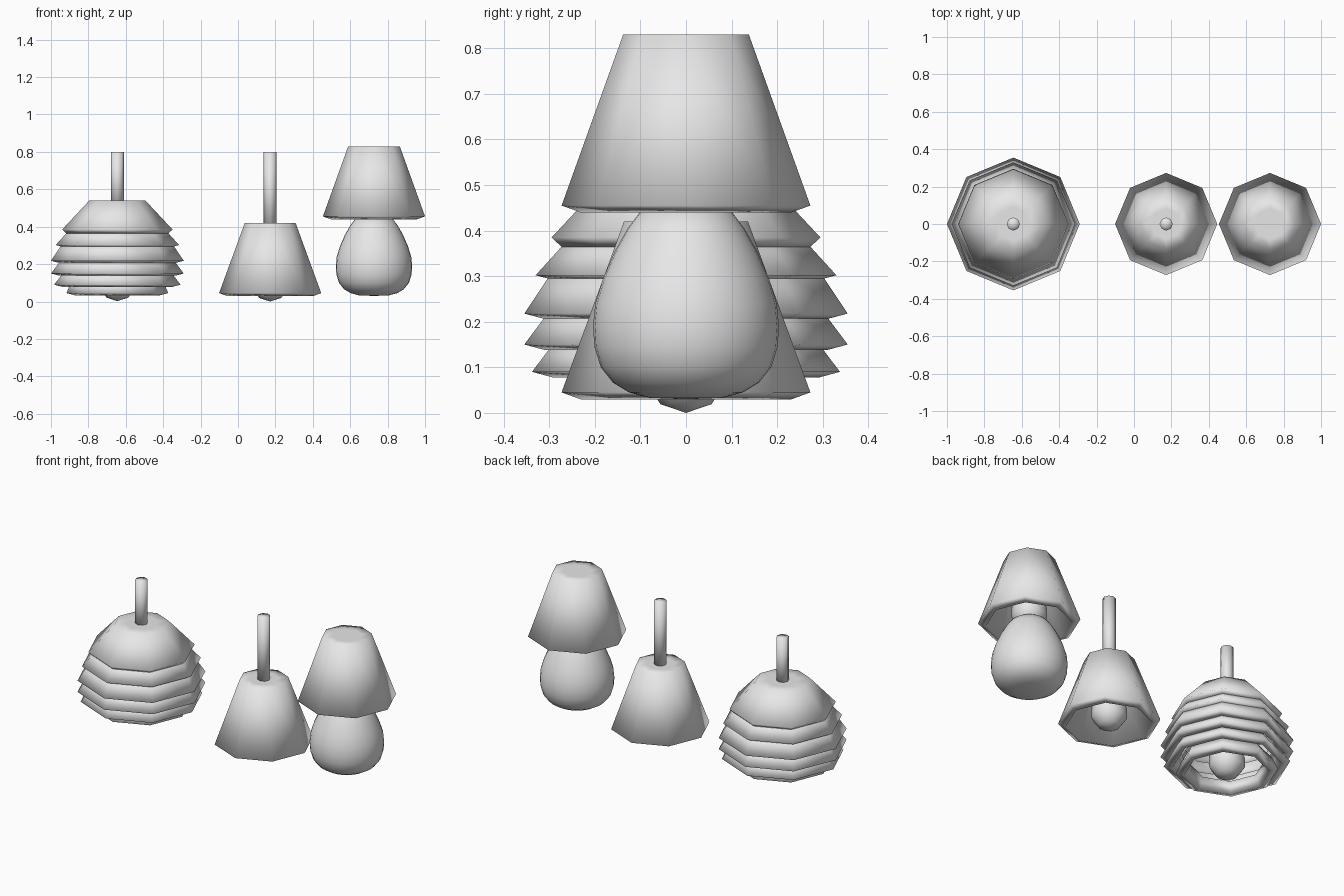
import bpy
import bmesh
import math

cube = bpy.data.objects.get("Cube")
if cube:
    bpy.data.objects.remove(cube, do_unlink=True)

# One plain grey for every part
GREY = (0.8, 0.8, 0.8, 1.0)
grey = bpy.data.materials.new("light grey")
grey.use_nodes = True
grey.diffuse_color = GREY
grey.node_tree.nodes["Principled BSDF"].inputs["Base Color"].default_value = GREY


def lathe(name, x, profile, sides=8, closed=False):
    """Spin (radius, height) points about a vertical axis; radius 0 is a pole."""
    bm = bmesh.new()
    rings = []
    for r, z in profile:
        count = sides if r > 0 else 1
        rings.append([bm.verts.new((r * math.cos(math.tau * i / sides),
                                    r * math.sin(math.tau * i / sides), z))
                      for i in range(count)])
    pairs = list(zip(rings, rings[1:]))
    if closed:
        pairs.append((rings[-1], rings[0]))
    for a, b in pairs:
        for i in range(sides):
            j = (i + 1) % sides
            corners = [a[i % len(a)], b[i % len(b)], b[j % len(b)], a[j % len(a)]]
            bm.faces.new(list(dict.fromkeys(corners)))
    bmesh.ops.recalc_face_normals(bm, faces=bm.faces)
    for face in bm.faces:
        face.smooth = True
    mesh = bpy.data.meshes.new(name)
    bm.to_mesh(mesh)
    bm.free()
    mesh.materials.append(grey)
    obj = bpy.data.objects.new(name, mesh)
    obj.location.x = x
    bpy.context.collection.objects.link(obj)
    return obj


def capped_shade(name, x, top, bottom, wall=0.045):
    """Thick octagonal shade with a closed flat top and an open underside."""
    (rt, zt), (rb, zb) = top, bottom
    slope = math.hypot(rb - rt, zt - zb)
    dr, dz = wall * (zt - zb) / slope, wall * (rb - rt) / slope
    return lathe(name, x, [
        (0, zt), (rt * 0.6, zt), (rt, zt), (rb, zb),
        (rb - dr, zb - dz), (rt - dr * 0.6, zt - wall), (0, zt - wall)])


def bulb(name, x, z, r=0.1, rings=5):
    angles = [math.pi * i / rings for i in range(1, rings)]
    lathe(name, x, [(0, z + r)]
          + [(r * math.sin(a), z + r * math.cos(a)) for a in angles]
          + [(0, z - r)], sides=10)


def rod(name, x, bottom, top=0.8, r=0.035):
    lathe(name, x, [(0, top), (r, top), (r, bottom), (0, bottom)])


# Tiered pendant lamp
TIERED = -0.645
capped_shade("tiered_shade_top", TIERED, (0.15, 0.54), (0.295, 0.385), 0.035)
tiers = [((0.25, 0.39), (0.33, 0.302)),
         ((0.29, 0.315), (0.355, 0.218)),
         ((0.295, 0.23), (0.355, 0.15)),
         ((0.285, 0.16), (0.338, 0.09)),
         ((0.245, 0.11), (0.272, 0.045))]
for n, ((rt, zt), (rb, zb)) in enumerate(tiers, 1):
    lathe(f"tiered_shade_ring_{n}", TIERED,
          [(rt, zt), (rb, zb), (rb - 0.045, zb - 0.012), (rt - 0.045, zt - 0.012)],
          closed=True)
rod("tiered_rod", TIERED, 0.5)
bulb("tiered_bulb", TIERED, 0.102)

# Cone pendant lamp
CONE = 0.172
capped_shade("cone_shade", CONE, (0.136, 0.42), (0.273, 0.045))
rod("cone_rod", CONE, 0.38)
bulb("cone_bulb", CONE, 0.1)

# Table lamp with an egg-shaped base
TABLE = 0.727
capped_shade("table_shade", TABLE, (0.138, 0.83), (0.273, 0.455))
lathe("table_base", TABLE, [
    (0, 0.45), (0.07, 0.45), (0.1, 0.442), (0.128, 0.405), (0.156, 0.355),
    (0.182, 0.295), (0.199, 0.24), (0.204, 0.19), (0.201, 0.145),
    (0.187, 0.1), (0.16, 0.066), (0.125, 0.045), (0.08, 0.033), (0, 0.03)],
    sides=32)
bulb("table_bulb", TABLE, 0.51)
